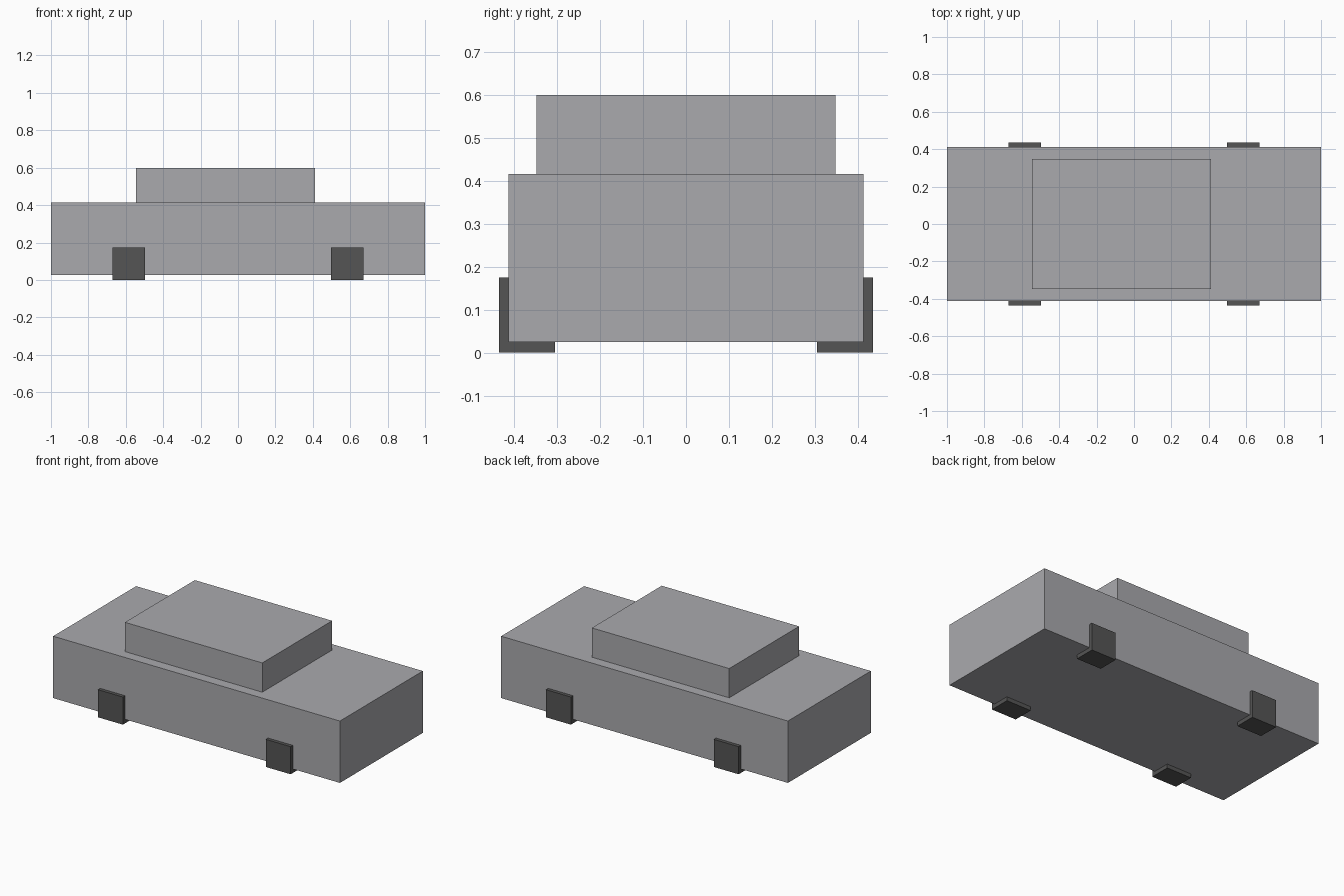
import bpy

cube = bpy.data.objects.get("Cube")
if cube:
    bpy.data.objects.remove(cube, do_unlink=True)


def material(name, rgb):
    mat = bpy.data.materials.new(name)
    mat.use_nodes = True
    mat.diffuse_color = (*rgb, 1)
    mat.node_tree.nodes["Principled BSDF"].inputs["Base Color"].default_value = (*rgb, 1)
    return mat


def box(name, center, size, mat):
    bpy.ops.mesh.primitive_cube_add(size=1, location=center)
    obj = bpy.context.object
    obj.name = name
    obj.scale = size
    bpy.ops.object.transform_apply(location=False, rotation=False, scale=True)
    obj.data.materials.append(mat)
    return obj


paint = material("light grey paint", (0.40, 0.40, 0.42))
rubber = material("dark grey rubber", (0.09, 0.09, 0.09))

# Body slab and the cabin set towards one end
box("body", (0, 0, 0.22), (2, 0.826, 0.39), paint)
box("cabin", (-0.066, 0, 0.507), (0.958, 0.696, 0.185), paint)

# Four block wheels, mirrored across both axes
for x_name, sx in (("left", 1), ("right", -1)):
    for y_name, sy in (("front", -1), ("back", 1)):
        box(f"{y_name}_{x_name}_wheel", (sx * 0.585, sy * 0.37, 0.087),
            (0.173, 0.13, 0.174), rubber)
